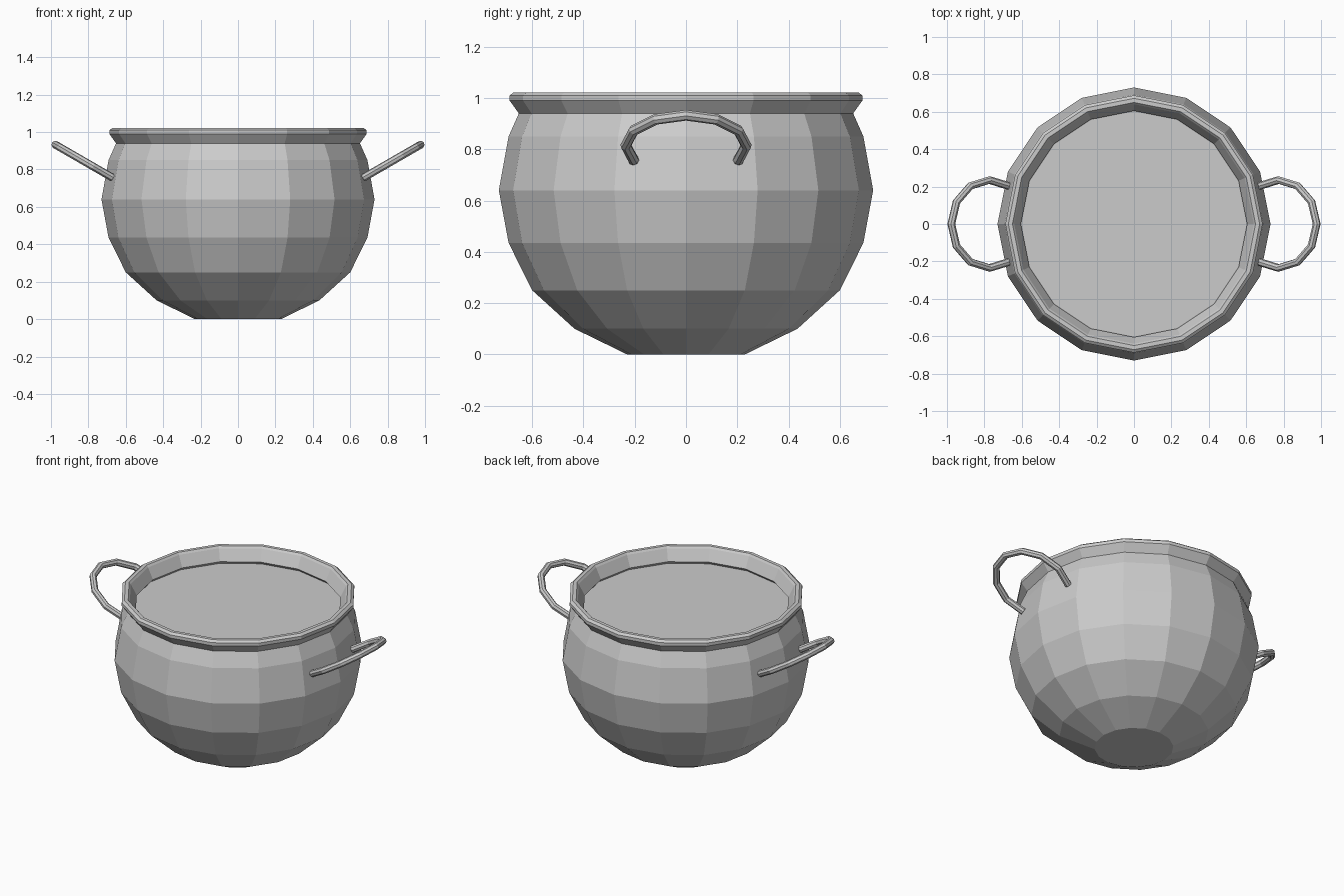
import bpy
import bmesh
from math import cos, sin, pi, radians

old = bpy.data.objects.get("Cube")
if old:
    bpy.data.objects.remove(old, do_unlink=True)

SIDES = 16


def make_material(name, value):
    mat = bpy.data.materials.new(name)
    mat.use_nodes = True
    color = (value, value, value, 1)
    mat.diffuse_color = color
    mat.node_tree.nodes["Principled BSDF"].inputs["Base Color"].default_value = color
    return mat


metal = make_material("grey metal", 0.6)


def lathe(name, profile, cap_start=False, cap_end=False):
    """Turn an (r, z) profile around the z axis with flat facets."""
    bm = bmesh.new()
    rings = [[bm.verts.new((r * cos(2 * pi * i / SIDES), r * sin(2 * pi * i / SIDES), z))
              for i in range(SIDES)] for r, z in profile]
    for low, high in zip(rings, rings[1:]):
        for i in range(SIDES):
            j = (i + 1) % SIDES
            bm.faces.new((low[i], low[j], high[j], high[i]))
    if cap_start:
        bm.faces.new(rings[0][::-1])
    if cap_end:
        bm.faces.new(rings[-1])
    mesh = bpy.data.meshes.new(name)
    bm.to_mesh(mesh)
    bm.free()
    mesh.materials.append(metal)
    obj = bpy.data.objects.new(name, mesh)
    bpy.context.collection.objects.link(obj)
    return obj


# Round belly with a flat base
lathe("pot_body", [(0.23, 0), (0.435, 0.1), (0.6, 0.25), (0.692, 0.435),
                   (0.73, 0.64), (0.692, 0.85), (0.652, 0.94)], cap_start=True)

# Flared lip, closed by the recessed surface inside the neck
lathe("pot_rim", [(0.652, 0.94), (0.688, 0.99), (0.688, 1.01), (0.672, 1.022),
                  (0.65, 1.022), (0.64, 1.01), (0.605, 0.94), (0.62, 0.922)],
      cap_end=True)


def handle(name, side):
    """Sweep a thin tube along a tilted, open twelve-sided ring."""
    radius, tilt = 0.235, radians(30)
    curve = bpy.data.curves.new(name, "CURVE")
    curve.dimensions = "3D"
    curve.bevel_depth = 0.021
    curve.bevel_resolution = 2
    curve.use_fill_caps = True
    spline = curve.splines.new("POLY")
    angles = range(-120, 121, 30)
    spline.points.add(len(angles) - 1)
    for point, degrees in zip(spline.points, angles):
        a = radians(degrees)
        reach = radius * cos(a)
        point.co = (side * (0.773 + reach * cos(tilt)), radius * sin(a),
                    0.815 + reach * sin(tilt), 1)
    spline.use_smooth = False
    curve.materials.append(metal)
    obj = bpy.data.objects.new(name, curve)
    bpy.context.collection.objects.link(obj)
    bpy.ops.object.select_all(action="DESELECT")
    obj.select_set(True)
    bpy.context.view_layer.objects.active = obj
    bpy.ops.object.convert(target="MESH")


handle("left_handle", 1)
handle("right_handle", -1)
